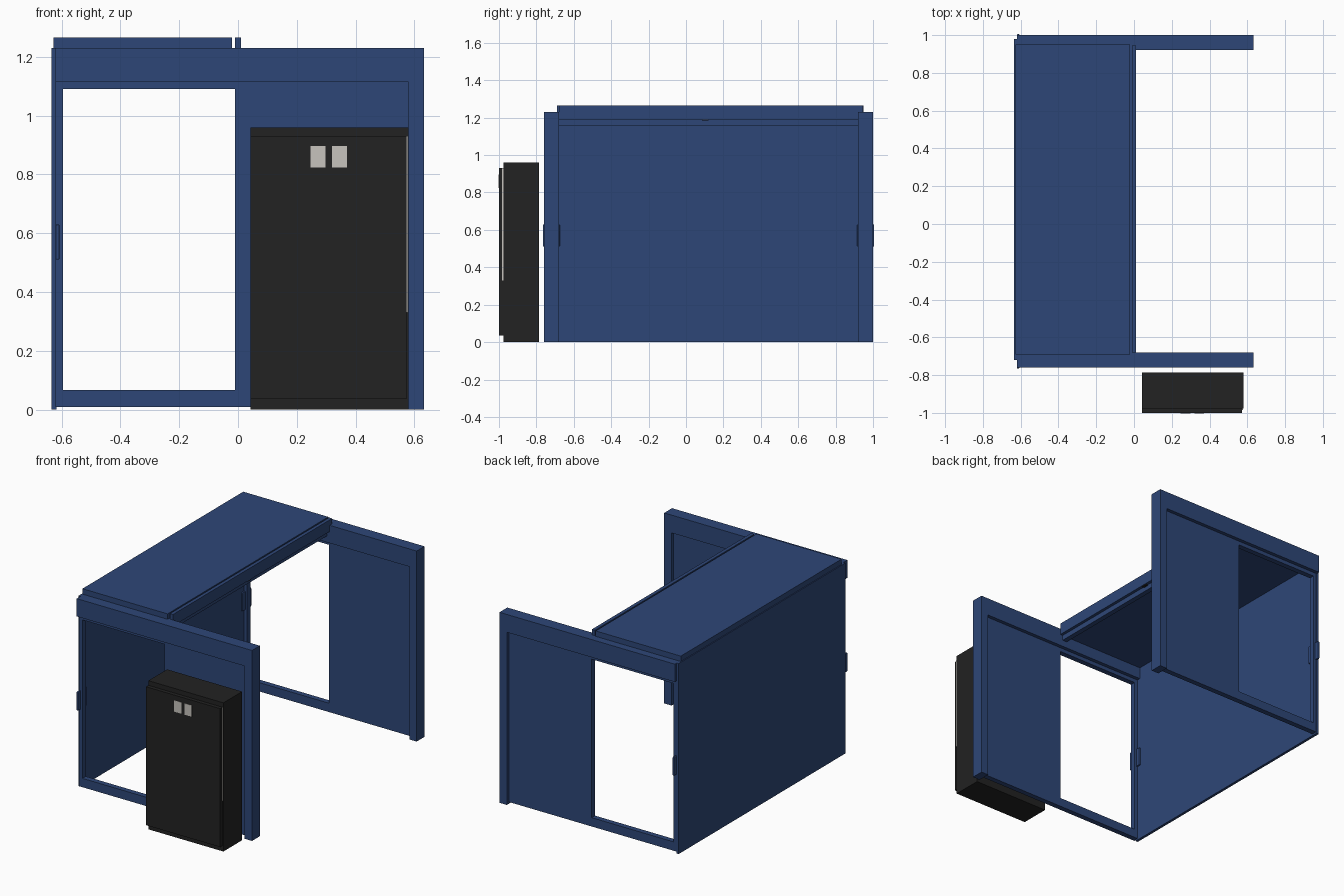
import bpy
import bmesh
from mathutils import Vector

old = bpy.data.objects.get("Cube")
if old:
    bpy.data.objects.remove(old, do_unlink=True)


def material(name, rgb):
    m = bpy.data.materials.new(name)
    m.use_nodes = True
    m.diffuse_color = (*rgb, 1)
    m.node_tree.nodes["Principled BSDF"].inputs["Base Color"].default_value = (*rgb, 1)
    return m


BLUE = material("blue_paint", (0.027, 0.062, 0.185))
BLACK = material("black_metal", (0.016, 0.016, 0.016))
LIGHT = material("light_label", (0.57, 0.55, 0.51))


def finish(name, bm, mat):
    mesh = bpy.data.meshes.new(name)
    bm.to_mesh(mesh)
    bm.free()
    mesh.materials.append(mat)
    ob = bpy.data.objects.new(name, mesh)
    bpy.context.collection.objects.link(ob)
    return ob


def box(name, x, y, z, mat, bevel=0):
    """Box from its (low, high) range on each axis."""
    bm = bmesh.new()
    bmesh.ops.create_cube(bm, size=1)
    lo, hi = (Vector(c) for c in zip(x, y, z))
    for v in bm.verts:
        v.co = (lo + hi) / 2 + v.co * (hi - lo)
    ob = finish(name, bm, mat)
    if bevel:
        mod = ob.modifiers.new("Bevel", "BEVEL")
        mod.width = bevel
        mod.segments = 2
    return ob


def panel_with_opening(name, xs, zs, y, thickness, mat):
    """Upright sheet with its middle cell left open."""
    bm = bmesh.new()
    grid = [[bm.verts.new((x, y, z)) for z in zs] for x in xs]
    for i in range(3):
        for j in range(3):
            if (i, j) != (1, 1):
                bm.faces.new((grid[i][j], grid[i + 1][j],
                              grid[i + 1][j + 1], grid[i][j + 1]))
    ob = finish(name, bm, mat)
    mod = ob.modifiers.new("Thickness", "SOLIDIFY")
    mod.thickness = thickness
    mod.offset = 0


# Door frames at both ends
for end, y in (("front", -0.72), ("back", 0.96)):
    depth = (y - 0.04, y + 0.04)
    box(end + "_header", (-0.62, 0.632), depth, (1.115, 1.23), BLUE)
    box(end + "_post", (0.58, 0.632), depth, (0, 1.115), BLUE)
    panel_with_opening(end + "_door_panel", (-0.62, -0.595, -0.01, 0.58),
                       (0.01, 0.067, 1.09, 1.115), y, 0.034, BLUE)
    # Pull handles on both faces of the door edge
    for side, s in (("outer", -1), ("inner", 1)):
        a, b = sorted((y + s * 0.015, y + s * 0.045))
        box(f"{end}_{side}_handle", (-0.62, -0.607), (a, b),
            (0.51, 0.63), BLUE, 0.004)

# Closed side wall
box("side_wall", (-0.634, -0.617), (-0.72, 0.98), (0, 1.23), BLUE)

# Half roof with its edge rail and lower beam
box("roof_panel", (-0.628, -0.02), (-0.69, 0.95), (1.19, 1.265), BLUE)
box("roof_edge_rail", (-0.011, 0.011), (-0.68, 0.945), (1.19, 1.265), BLUE)
box("roof_rail_web", (-0.025, -0.009), (-0.68, 0.92), (1.195, 1.23), BLUE)
box("roof_lower_beam", (-0.04, -0.008), (-0.68, 0.92), (1.157, 1.195), BLUE)
box("roof_latch", (-0.01, 0.009), (0.085, 0.12), (1.184, 1.191), BLACK)

# Free-standing cabinet
box("cabinet_body", (0.043, 0.579), (-0.976, -0.785), (0, 0.96), BLACK)
box("cabinet_door", (0.043, 0.573), (-1, -0.974), (0.036, 0.93), BLACK)
box("door_edge_strip", (0.573, 0.578), (-0.984, -0.976), (0.33, 0.93), LIGHT)
for i, x in enumerate((0.272, 0.345)):
    box(f"cabinet_label_{i + 1}", (x - 0.026, x + 0.026), (-1.002, -0.999),
        (0.824, 0.897), LIGHT)
